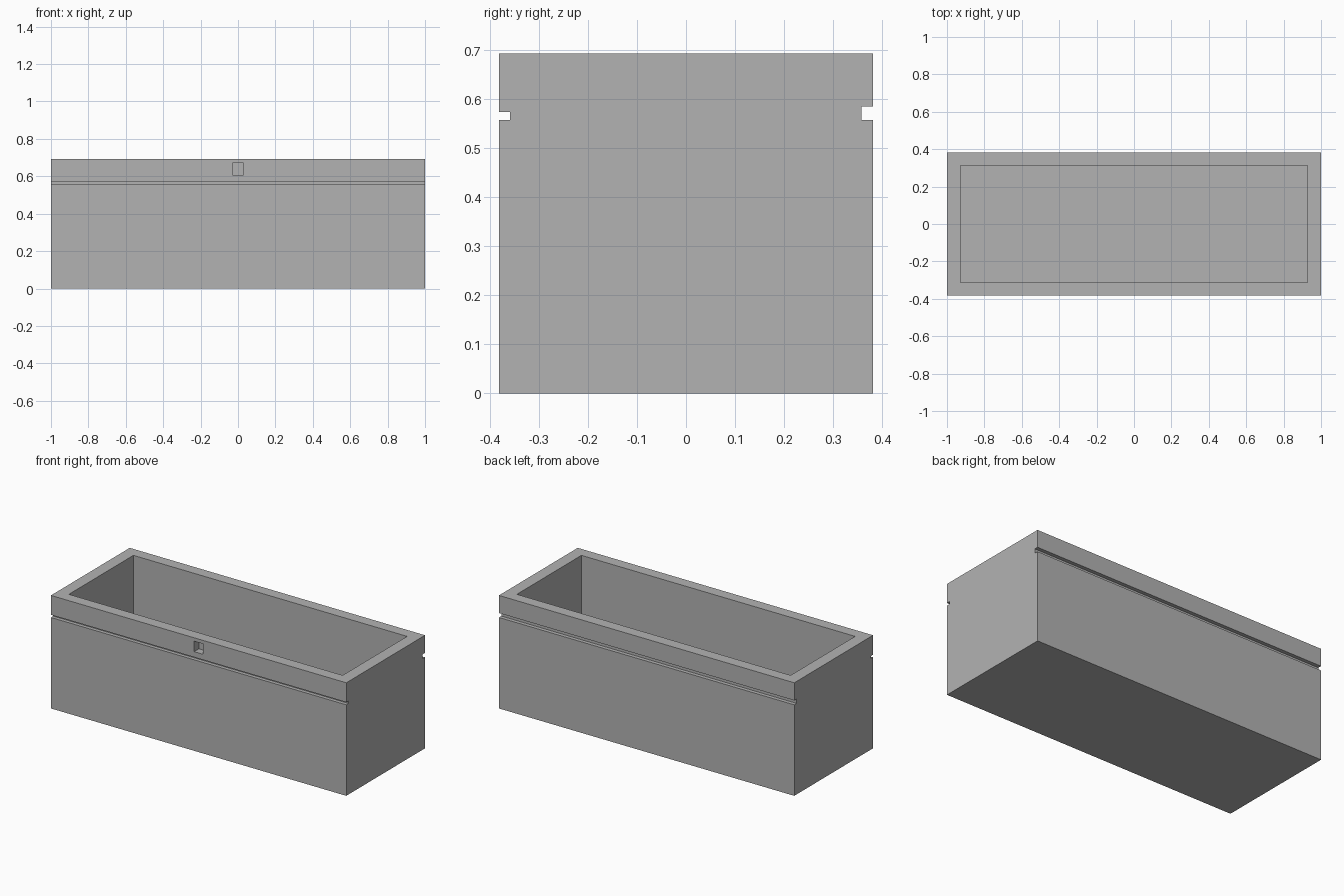
import bpy

cube = bpy.data.objects.get("Cube")
if cube:
    bpy.data.objects.remove(cube, do_unlink=True)

HALF_X, HALF_Y, HEIGHT = 1.0, 0.381, 0.692


def box(name, x, y, z):
    """Box from (min, max) ranges along each axis."""
    bpy.ops.mesh.primitive_cube_add(size=1)
    ob = bpy.context.object
    ob.name = ob.data.name = name
    for v in ob.data.vertices:
        for i, (lo, hi) in enumerate((x, y, z)):
            v.co[i] = hi if v.co[i] > 0 else lo
    return ob


grey = bpy.data.materials.new("plain grey")
grey.use_nodes = True
colour = (0.45, 0.45, 0.45, 1)
grey.diffuse_color = colour
grey.node_tree.nodes["Principled BSDF"].inputs["Base Color"].default_value = colour

# Open box body
body = box("box_body", (-HALF_X, HALF_X), (-HALF_Y, HALF_Y), (0, HEIGHT))
body.data.materials.append(grey)

# Cavity, lid grooves on front and back, and blind latch recess
cutters = [
    box("cavity_cutter", (-0.927, 0.927), (-0.312, 0.312), (0.07, 1)),
    box("front_groove_cutter", (-1.1, 1.1), (-0.5, -0.359), (0.557, 0.573)),
    box("back_groove_cutter", (-1.1, 1.1), (0.358, 0.5), (0.557, 0.584)),
    box("latch_recess_cutter", (-0.03, 0.03), (-0.5, -0.335), (0.607, 0.671)),
]
for cutter in cutters:
    cutter.data.materials.append(grey)
    mod = body.modifiers.new(cutter.name, "BOOLEAN")
    mod.operation = "DIFFERENCE"
    mod.solver = "EXACT"
    mod.object = cutter

# Apply the cuts and remove the cutters
bpy.ops.object.select_all(action="DESELECT")
body.select_set(True)
bpy.context.view_layer.objects.active = body
for mod in list(body.modifiers):
    bpy.ops.object.modifier_apply(modifier=mod.name)
for cutter in cutters:
    bpy.data.objects.remove(cutter, do_unlink=True)
